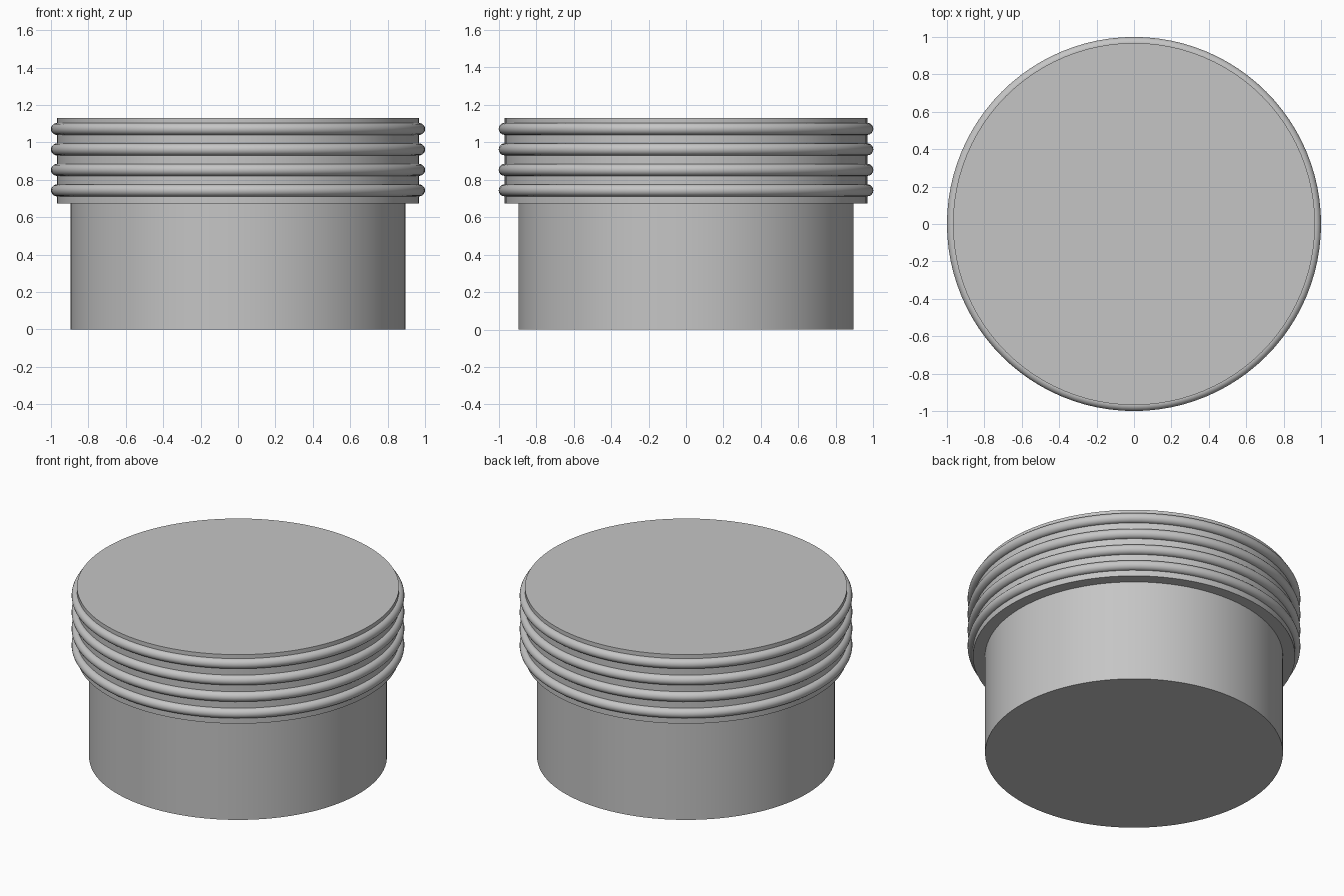
import bpy
import bmesh
import math

cube = bpy.data.objects.get("Cube")
if cube:
    bpy.data.objects.remove(cube, do_unlink=True)

SEGMENTS = 96
HEAD_RADIUS = 0.968
RIB_RADIUS = 0.032

# One plain grey
grey = bpy.data.materials.new("plain_grey")
grey.use_nodes = True
colour = (0.56, 0.56, 0.56, 1)
grey.diffuse_color = colour
grey.node_tree.nodes["Principled BSDF"].inputs["Base Color"].default_value = colour


def finish(obj, name):
    obj.name = name
    obj.data.materials.clear()
    obj.data.materials.append(grey)
    bpy.ops.object.select_all(action='DESELECT')
    obj.select_set(True)
    bpy.context.view_layer.objects.active = obj
    bpy.ops.object.shade_smooth_by_angle(angle=math.radians(35))


def lathe(name, profile):
    """Revolve a (radius, height) outline into a closed solid with flat ends."""
    bm = bmesh.new()
    rings = []
    for r, z in profile:
        rings.append([bm.verts.new((r * math.cos(a), r * math.sin(a), z))
                      for a in (math.tau * i / SEGMENTS for i in range(SEGMENTS))])
    for low, high in zip(rings, rings[1:]):
        for i in range(SEGMENTS):
            j = (i + 1) % SEGMENTS
            bm.faces.new((low[i], low[j], high[j], high[i]))
    bm.faces.new(list(reversed(rings[0])))
    bm.faces.new(rings[-1])
    mesh = bpy.data.meshes.new(name)
    bm.to_mesh(mesh)
    bm.free()
    obj = bpy.data.objects.new(name, mesh)
    bpy.context.collection.objects.link(obj)
    finish(obj, name)


# Narrow stem stepping out to the wider head
lathe("stepped_body", [(0.895, 0), (0.895, 0.672),
                       (HEAD_RADIUS, 0.672), (HEAD_RADIUS, 1.13)])

# Four rounded ribs around the head
for i in range(4):
    bpy.ops.mesh.primitive_torus_add(
        major_radius=HEAD_RADIUS, minor_radius=RIB_RADIUS,
        major_segments=SEGMENTS, minor_segments=20,
        location=(0, 0, 0.743 + 0.1095 * i))
    finish(bpy.context.object, f"grip_rib_{i + 1}")
